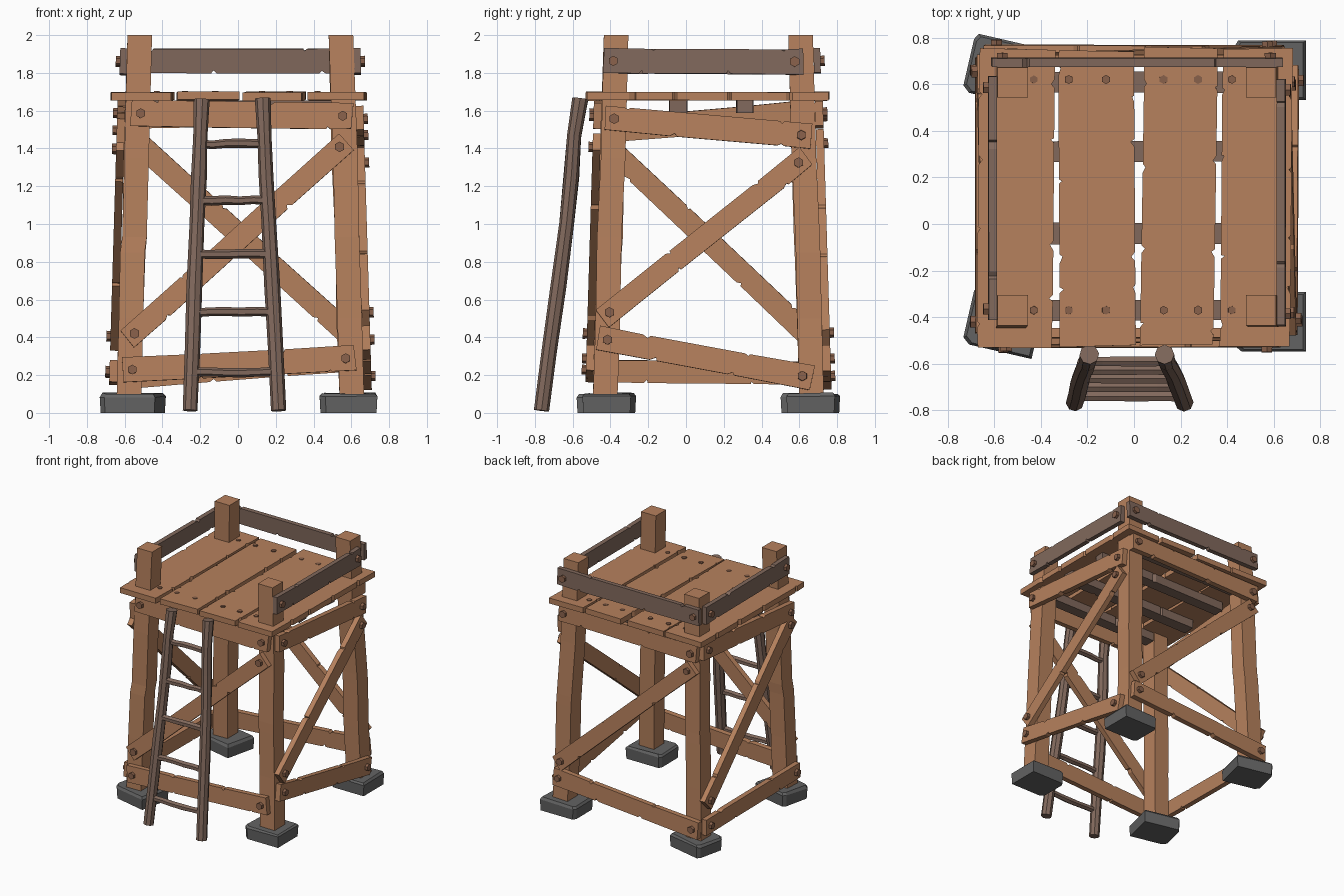
import bpy, bmesh, random
from math import radians
from mathutils import Vector as V, Matrix

if "Cube" in bpy.data.objects:
    bpy.data.objects.remove(bpy.data.objects["Cube"])

random.seed(4)


def mat(name, r, g, b):
    m = bpy.data.materials.new(name)
    m.diffuse_color = (r, g, b, 1)
    m.use_nodes = True
    m.node_tree.nodes["Principled BSDF"].inputs["Base Color"].default_value = m.diffuse_color
    return m


WOOD = mat("wood", 0.47, 0.22, 0.11)
DARK = mat("weathered_wood", 0.22, 0.14, 0.107)
BOLT = mat("bolt_wood", 0.25, 0.12, 0.07)
STONE = mat("stone", 0.125, 0.125, 0.125)
J = lambda a: random.uniform(-a, a)


def finish(name, bm, m):
    bmesh.ops.recalc_face_normals(bm, faces=bm.faces)
    me = bpy.data.meshes.new(name)
    bm.to_mesh(me)
    bm.free()
    me.materials.append(m)
    ob = bpy.data.objects.new(name, me)
    bpy.context.collection.objects.link(ob)
    return ob


def loft(name, rings, m):
    """Skin a list of equal-sized point rings and cap both ends."""
    bm = bmesh.new()
    rv = [[bm.verts.new(p) for p in r] for r in rings]
    n = len(rv[0])
    for a, b in zip(rv, rv[1:]):
        for i in range(n):
            bm.faces.new((a[i], a[(i + 1) % n], b[(i + 1) % n], b[i]))
    bm.faces.new(rv[0])
    bm.faces.new(rv[-1])
    return finish(name, bm, m)


def pole(name, pts, r, sides, m):
    """Straight-ish round stick through the points."""
    q = (pts[-1] - pts[0]).to_track_quat('Z', 'Y')
    rings = []
    for p in pts:
        rr = r * random.uniform(0.93, 1.07)
        rings.append([p + q @ (Matrix.Rotation(radians(360 * (i + 0.5) / sides), 3, 'Z') @ V((rr, 0, 0)))
                      for i in range(sides)])
    return loft(name, rings, m)


def bolt(name, p, n, r=0.027, h=0.022):
    pole(name, [p - n * 0.01, p + n * h], r, 6, BOLT)


def board(name, a, b, w, t, n, m, nicks=2, bolts=True, inset=0.05):
    """Nicked plank from a to b; its inner face lies on a-b, thickness along n."""
    a, b, n = V(a), V(b), V(n)
    u = (b - a).normalized()
    n = (n - u * n.dot(u)).normalized()
    v = n.cross(u)
    L = (b - a).length
    outline = []
    for s in (-1, 1):
        side = [(J(0.006), w / 2 + J(0.005))]
        for k in range(nicks):
            x = L * (k + random.uniform(0.2, 0.8)) / nicks
            d = random.uniform(0.008, 0.018)
            e = random.uniform(0.010, 0.028)
            side += [(x - e, w / 2), (x + J(0.008), w / 2 - d), (x + e * 0.6, w / 2)]
        side += [(L + J(0.006), w / 2 + J(0.005))]
        outline += [(x, s * y) for x, y in (side if s < 0 else side[::-1])]
    loft(name, [[a + u * x + v * y + n * z for x, y in outline] for z in (0, t)], m)
    if bolts:
        for i, d in enumerate((inset, L - inset)):
            bolt(f"{name}_bolt_{i}", a + u * d + n * t, n)


# Leaning corner posts on stone feet
LEAN = 0.03
feet = {(-1, -1): (-0.56, -0.42, -13), (1, -1): (0.585, -0.42, 0),
        (-1, 1): (-0.56, 0.66, -13), (1, 1): (0.585, 0.66, 0)}
for (sx, sy), (fx, fy, rot) in feet.items():
    tag = ("front" if sy < 0 else "back") + ("_left" if sx < 0 else "_right")
    cx, cy = (-0.52 if sx < 0 else 0.545), (-0.37 if sy < 0 else 0.607)
    rings = []
    for z in (0.08, 0.5, 0.85, 0.93, 1.35, 2.0):
        j = 0 if z in (0.08, 2.0) else 0.005
        o = V((cx + sx * LEAN * (2 - z) + J(j), cy + sy * LEAN * (2 - z) + J(j), z))
        rings.append([o + V((x * 0.065, y * 0.065, 0)) for x, y in ((-1, -1), (1, -1), (1, 1), (-1, 1))])
    loft(tag + "_post", rings, WOOD)
    R = Matrix.Rotation(radians(rot), 3, 'Z')
    foot = []
    for z, k in ((0, 0.97), (0.085, 1.0), (0.103, 0.92)):
        foot.append([V((fx, fy, z + (J(0.006) if z else 0))) + R @ V((x * 0.153 * k, y * 0.128 * k, 0))
                     for x, y in ((-1, -0.8), (-0.8, -1), (1, -1), (1, 1), (-0.9, 1), (-1, 0.8))])
    loft(tag + "_foot", foot, STONE)

# Outer faces of the posts: (axis, sign, offset at the top)
SIDES = {"front": (1, -1, 0.435), "back": (1, 1, 0.672), "left": (0, -1, 0.585), "right": (0, 1, 0.61)}


def on_side(side, h, z):
    ax, s, off = SIDES[side]
    d = s * (off + LEAN * (2 - z))
    return V((h, d, z)) if ax else V((d, h, z))


def side_board(name, side, h0, z0, h1, z1, w, m=WOOD, t=0.042, nicks=2):
    ax, s, _ = SIDES[side]
    n = V((0, s, LEAN)) if ax else V((s, 0, LEAN))
    board(name, on_side(side, h0, z0), on_side(side, h1, z1), w, t, n, m, nicks)


# Top ledgers, bottom ties and diagonal braces on each side
for side, kind, h0, z0, h1, z1, w in (
        ("front", "ledger", -0.565, 1.585, 0.605, 1.57, 0.14),
        ("back", "ledger", -0.60, 1.57, 0.62, 1.59, 0.13),
        ("left", "ledger", -0.45, 1.49, 0.68, 1.59, 0.13),
        ("right", "ledger", -0.43, 1.56, 0.66, 1.465, 0.13),
        ("front", "tie", -0.61, 0.225, 0.62, 0.29, 0.13),
        ("back", "tie", -0.64, 0.19, 0.64, 0.29, 0.13),
        ("left", "tie", -0.47, 0.22, 0.71, 0.21, 0.12),
        ("right", "tie", -0.465, 0.395, 0.665, 0.185, 0.125),
        ("front", "brace", -0.585, 0.385, 0.575, 1.44, 0.115),
        ("back", "brace", -0.56, 1.46, 0.61, 0.39, 0.115),
        ("left", "brace", -0.43, 1.43, 0.69, 0.37, 0.115),
        ("right", "brace", -0.445, 0.50, 0.635, 1.355, 0.115)):
    side_board(f"{side}_{kind}", side, h0, z0, h1, z1, w)

# Weathered guard rails on three sides
side_board("back_rail", "back", -0.615, 1.862, 0.635, 1.862, 0.13, DARK, 0.036)
side_board("left_rail", "left", -0.415, 1.862, 0.635, 1.855, 0.13, DARK, 0.036)
side_board("right_rail", "right", -0.435, 1.862, 0.625, 1.858, 0.13, DARK, 0.036)

# Joists under the deck
for i, y in enumerate((-0.37, -0.04, 0.312, 0.61)):
    board(f"joist_{i}", (-0.57, y, 1.587), (0.6, y, 1.587), 0.09, 0.068, (0, 0, 1), DARK, 1, False)

# Deck planks with pegs
for i, (x0, x1, w, dz) in enumerate(((-0.512, -0.502, 0.325, 0), (-0.155, -0.163, 0.325, 0.004),
                                     (0.183, 0.203, 0.315, -0.002), (0.52, 0.53, 0.30, 0.002))):
    board(f"deck_plank_{i}", (x0, -0.525 + J(0.006), 1.654 + dz), (x1, 0.75 + J(0.01), 1.656 - dz),
          w, 0.043, (0, 0, 1), WOOD, 4, False)
for i, x in enumerate((-0.43, -0.28, -0.12, 0.127, 0.275, 0.42)):
    for j, y in enumerate((-0.37, 0.62)):
        bolt(f"deck_peg_{i}_{j}", V((x, y, 1.697)), V((0, 0, 1)), 0.019, 0.007)

# Leaning ladder
foot_l, top_l = V((-0.25, -0.765, 0.012)), V((-0.195, -0.56, 1.66))
foot_r, top_r = V((0.212, -0.765, 0.012)), V((0.128, -0.56, 1.665))
for name, a, b in (("ladder_left_rail", foot_l, top_l), ("ladder_right_rail", foot_r, top_r)):
    pts = [a.lerp(b, k) + V((J(0.004), dy, 0)) for k, dy in
           ((0, 0), (0.2, 0.002), (0.4, 0.008), (0.6, 0.01), (0.75, 0.004), (0.88, -0.008), (1, 0))]
    pole(name, pts, 0.04, 8, DARK)
for i, z in enumerate((0.205, 0.525, 0.83, 1.12, 1.42)):
    k = z / 1.66
    a, b = foot_l.lerp(top_l, k), foot_r.lerp(top_r, k)
    pts = [a.lerp(b, t) + V((0, 0, J(0.005))) for t in (0, 0.2, 0.4, 0.6, 0.8, 1)]
    pole(f"ladder_rung_{i}", pts, 0.024, 6, DARK)
